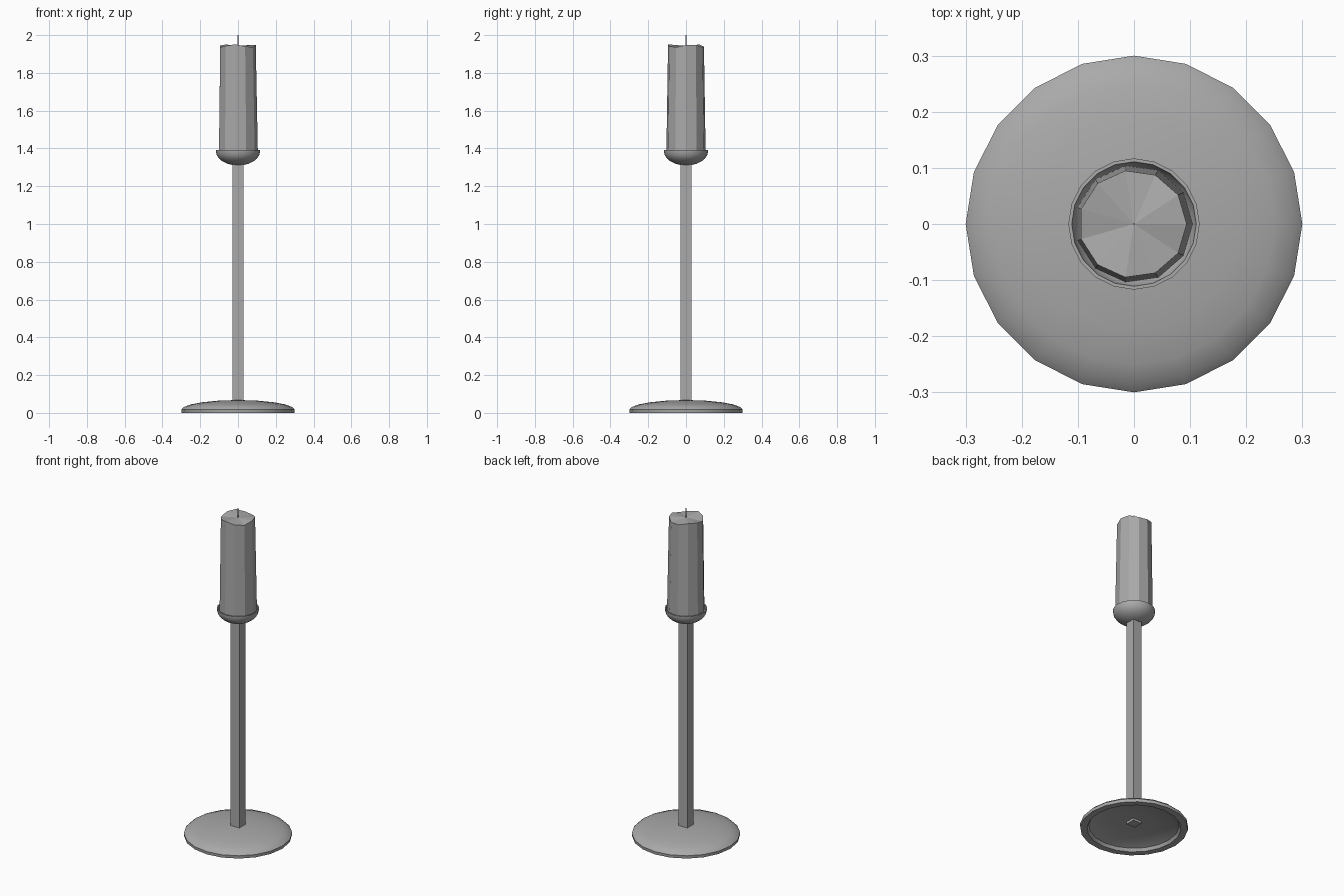
import bpy, math

cube = bpy.data.objects.get("Cube")
if cube:
    bpy.data.objects.remove(cube, do_unlink=True)

grey = bpy.data.materials.new("plain grey")
grey.use_nodes = True
colour = (0.4, 0.4, 0.4, 1)
grey.diffuse_color = colour
grey.node_tree.nodes["Principled BSDF"].inputs["Base Color"].default_value = colour


def lathe(name, profile, sides, turn=0.0, smooth=True, lift=None):
    """Spin a profile of (radius, height) about z; radius 0 makes a pole."""
    verts, faces, rings = [], [], []
    for r, z in profile:
        n = 1 if r == 0 else sides
        rings.append(range(len(verts), len(verts) + n))
        for i in range(n):
            a = turn + math.tau * i / sides
            verts.append((r * math.cos(a), r * math.sin(a), z))
    for lo, hi in zip(rings, rings[1:]):
        for i in range(sides):
            j = (i + 1) % sides
            quad = [lo[i % len(lo)], lo[j % len(lo)], hi[j % len(hi)], hi[i % len(hi)]]
            faces.append(list(dict.fromkeys(quad)))
    if lift:
        verts = [lift(*v) for v in verts]
    mesh = bpy.data.meshes.new(name)
    mesh.from_pydata(verts, [], faces)
    mesh.materials.append(grey)
    obj = bpy.data.objects.new(name, mesh)
    bpy.context.collection.objects.link(obj)
    if smooth:
        bpy.ops.object.select_all(action="DESELECT")
        obj.select_set(True)
        bpy.context.view_layer.objects.active = obj
        bpy.ops.object.shade_smooth_by_angle(angle=math.radians(40))


# Shallow domed foot, hollow underneath
lathe("foot", [(0, 0.045), (0.12, 0.042), (0.21, 0.032), (0.25, 0.018), (0.26, 0),
               (0.298, 0), (0.3, 0.018), (0.285, 0.032), (0.25, 0.045),
               (0.19, 0.056), (0.1, 0.065), (0, 0.068)], 20)

# Square post, its end showing below the foot
lathe("post", [(0, 0.03), (0.042, 0.03), (0.042, 1.33), (0, 1.33)], 4,
      math.pi / 4, smooth=False)

# Round bowl that holds the candle
outer = [(0.117 * math.sin(a), 1.385 - 0.075 * math.cos(a))
         for a in (math.pi / 2 * i / 6 for i in range(7))]
lathe("bowl", outer + [(0.117, 1.392), (0.111, 1.392), (0.106, 1.37),
                       (0.085, 1.345), (0, 1.335)], 20)


# Tapered candle with an uneven melted top
def melt(x, y, z):
    if z > 1.9 and math.hypot(x, y) > 0.05:
        z += 0.008 * math.sin(3 * math.atan2(y, x) + 0.6)
        x -= 0.002
    return x, y, z


lathe("candle", [(0, 1.345), (0.09, 1.345), (0.105, 1.38), (0.096, 1.943), (0, 1.943)],
      11, smooth=False, lift=melt)

# Thin wick
lathe("wick", [(0, 1.93), (0.002, 1.93), (0.002, 2.0), (0, 2.0)], 6, smooth=False)
